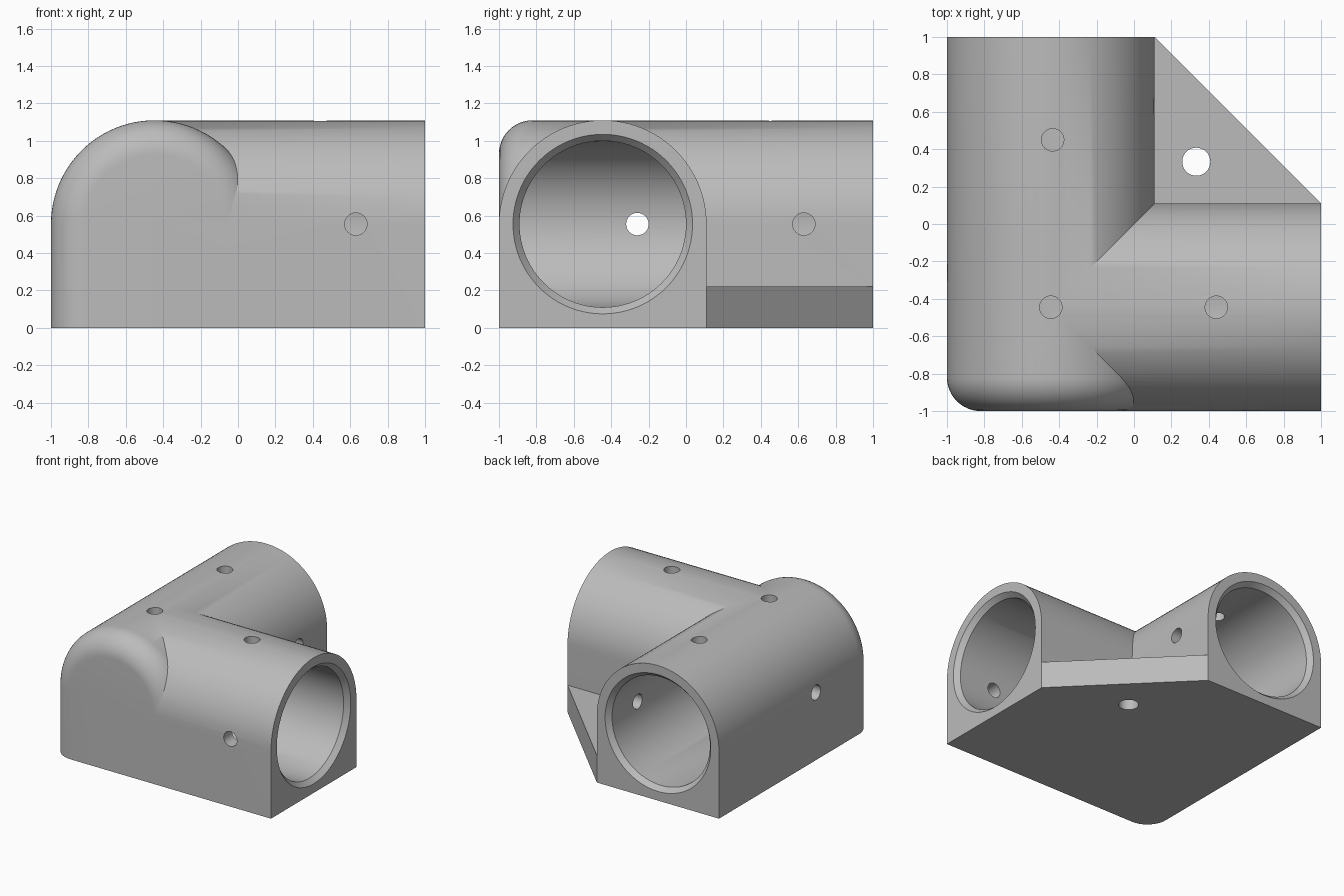
import bpy, bmesh
from math import sin, cos, pi, radians
from mathutils import Matrix, Vector

if "Cube" in bpy.data.objects:
    bpy.data.objects.remove(bpy.data.objects["Cube"])

R = 0.555            # outer tube radius and axis height
BORE = 0.445         # bore radius
AXIS = -0.445        # offset of both tube axes
INNER = AXIS + R     # inner side wall
FILLET = 0.18
STEPS = 48

grey = bpy.data.materials.new("plain grey")
grey.use_nodes = True
colour = (0.5, 0.5, 0.5, 1)
grey.diffuse_color = colour
grey.node_tree.nodes["Principled BSDF"].inputs["Base Color"].default_value = colour


def finish(name, bm):
    bmesh.ops.recalc_face_normals(bm, faces=bm.faces)
    mesh = bpy.data.meshes.new(name)
    bm.to_mesh(mesh)
    bm.free()
    mesh.materials.append(grey)
    ob = bpy.data.objects.new(name, mesh)
    bpy.context.collection.objects.link(ob)
    return ob


def arch(r):
    """Half circle on top of straight sides reaching the ground."""
    arc = [(r * cos(pi * i / STEPS), R + r * sin(pi * i / STEPS)) for i in range(STEPS + 1)]
    return [(r, 0)] + arc + [(-r, 0)]


def circle(r):
    n = 2 * STEPS
    return [(r * cos(2 * pi * i / n), R + r * sin(2 * pi * i / n)) for i in range(n)]


def loft(name, along, shape, sections):
    """Join sections (position, radius) along the x or y axis."""
    bm = bmesh.new()
    rings = []
    for s, r in sections:
        rings.append([bm.verts.new((s, AXIS + u, z) if along == "x" else (AXIS + u, s, z))
                      for u, z in shape(r)])
    for a, b in zip(rings, rings[1:]):
        for i in range(len(a)):
            j = (i + 1) % len(a)
            bm.faces.new((a[i], a[j], b[j], b[i]))
    bm.faces.new(rings[0])
    bm.faces.new(rings[-1])
    return finish(name, bm)


def drill(name, centre, direction, r, length):
    bm = bmesh.new()
    turn = Vector(direction).to_track_quat("Z", "Y").to_matrix().to_4x4()
    bmesh.ops.create_cone(bm, cap_ends=True, segments=32, radius1=r, radius2=r,
                          depth=length, matrix=Matrix.Translation(centre) @ turn)
    return finish(name, bm)


# Long tube with a rounded closed end
rounded = []
for i in range(13):
    t = i / 12 * pi / 2
    rounded.append((-1 + FILLET * (1 - sin(t)), R - FILLET * (1 - cos(t))))
rounded.reverse()
body = loft("corner_fitting", "y", arch, rounded + [(1, R)])

# Side tube
side_tube = loft("side_tube", "x", arch, [(AXIS, R), (1, R)])

# Triangular gusset between the tubes
bm = bmesh.new()
root = INNER - 0.05
outline = [(root, root), (1, root), (1, INNER), (INNER, 1), (root, 1)]
base = bm.faces.new([bm.verts.new((x, y, 0)) for x, y in outline])
top = bmesh.ops.extrude_face_region(bm, geom=[base])["geom"]
bmesh.ops.translate(bm, vec=(0, 0, 0.222), verts=[v for v in top if isinstance(v, bmesh.types.BMVert)])
gusset = finish("gusset", bm)

# Bores with chamfered mouths
mouth = [(0.96, BORE), (1, BORE + 0.035), (1.04, BORE + 0.07)]
long_bore = loft("long_bore", "y", circle, [(AXIS - BORE, BORE)] + mouth)
side_bore = loft("side_bore", "x", circle, [(AXIS, BORE)] + mouth)

# Screw holes through single walls, and the gusset mounting hole
cutters = [long_bore, side_bore]
for centre, direction in [
    ((AXIS, AXIS, 1.05), (0, 0, 1)),
    ((AXIS + 0.01, 0.45, 1.05), (0, 0, 1)),
    ((0.44, AXIS, 1.05), (0, 0, 1)),
    ((0.63, -0.95, R), (0, 1, 0)),
    ((0.06, 0.63, R), (1, 0, 0)),
    ((-0.95, -0.26, R), (1, 0, 0)),
]:
    cutters.append(drill("screw_hole", centre, direction, 0.06, 0.3))
cutters.append(drill("mounting_hole", (0.333, 0.333, 0.1), (0, 0, 1), 0.075, 0.5))

# Combine everything and bake the result
helpers = [side_tube, gusset] + cutters
for ob in helpers:
    ob.hide_render = True
    mod = body.modifiers.new(ob.name, "BOOLEAN")
    mod.operation = "DIFFERENCE" if ob in cutters else "UNION"
    mod.solver = "EXACT"
    mod.object = ob
bpy.context.view_layer.update()
baked = bpy.data.meshes.new_from_object(body.evaluated_get(bpy.context.evaluated_depsgraph_get()))
body.modifiers.clear()
body.data = baked
baked.materials.clear()
baked.materials.append(grey)
for ob in helpers:
    bpy.data.objects.remove(ob)

bpy.ops.object.select_all(action="DESELECT")
body.select_set(True)
bpy.context.view_layer.objects.active = body
bpy.ops.object.shade_smooth_by_angle(angle=radians(30))
